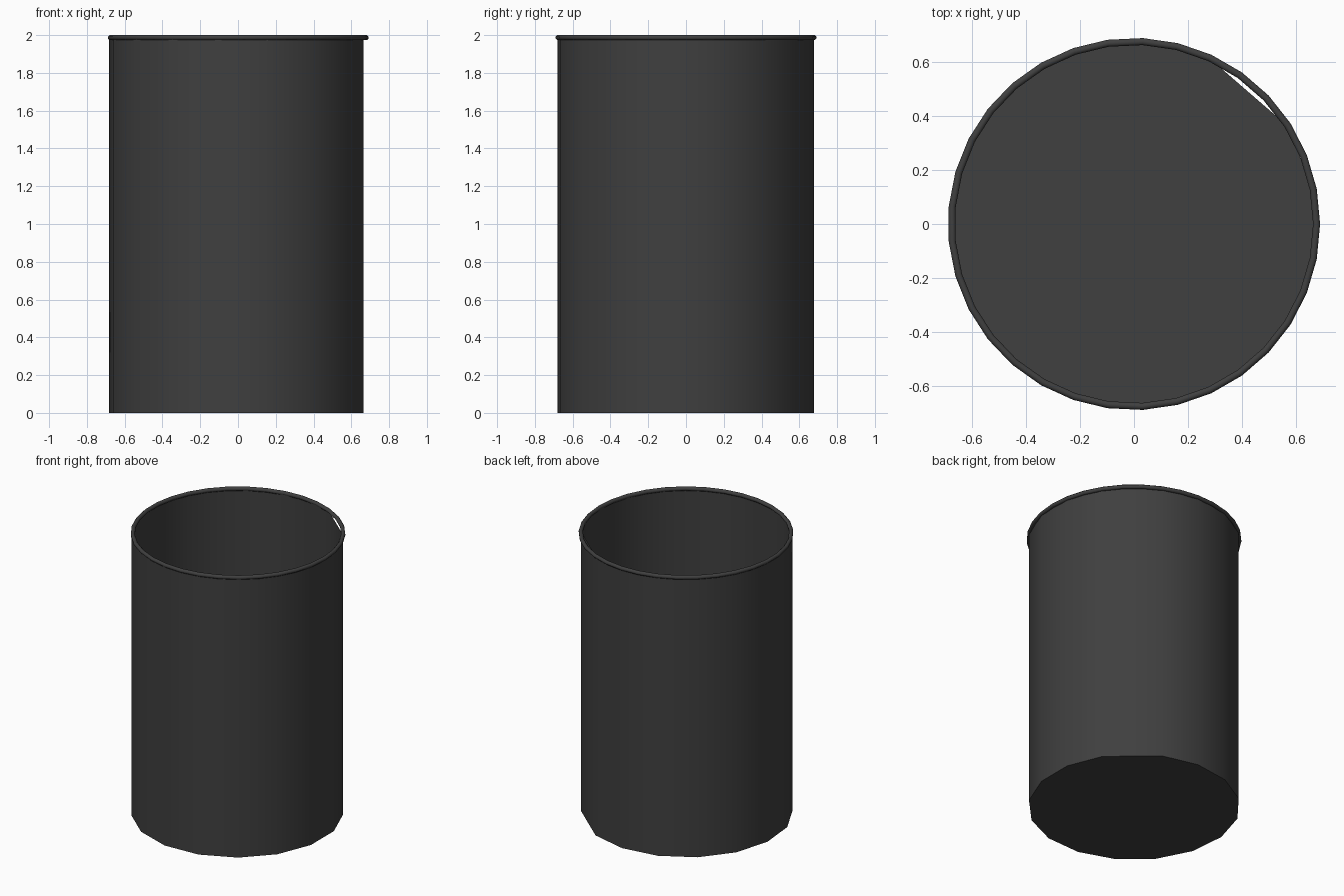
import bpy, bmesh
from math import cos, sin, pi, radians

if "Cube" in bpy.data.objects:
    bpy.data.objects.remove(bpy.data.objects["Cube"])

SIDES = 33
STEP = 2 * pi / SIDES

mat = bpy.data.materials.new("dark_grey")
mat.diffuse_color = (0.05, 0.05, 0.05, 1)
mat.use_nodes = True
mat.node_tree.nodes["Principled BSDF"].inputs["Base Color"].default_value = mat.diffuse_color


def finish(bm, name, angle):
    bmesh.ops.recalc_face_normals(bm, faces=bm.faces)
    mesh = bpy.data.meshes.new(name)
    bm.to_mesh(mesh)
    bm.free()
    mesh.materials.append(mat)
    ob = bpy.data.objects.new(name, mesh)
    bpy.context.collection.objects.link(ob)
    bpy.ops.object.select_all(action='DESELECT')
    ob.select_set(True)
    bpy.context.view_layer.objects.active = ob
    bpy.ops.object.shade_smooth_by_angle(angle=radians(angle))
    return ob


# Open bin body: every second point of the rim circle, leaving one wide facet
r, off, top = 0.682, -0.004, 1.987
steps = [1, 3] + list(range(6, 33, 2))
bm = bmesh.new()
rings = [[bm.verts.new((off + r * cos(k * STEP), off + r * sin(k * STEP), z))
          for k in steps] for z in (0, top)]
n = len(steps)
for i in range(n):
    j = (i + 1) % n
    bm.faces.new((rings[0][i], rings[0][j], rings[1][j], rings[1][i]))
bm.faces.new(rings[0][::-1])
finish(bm, "bin_body", 40)

# Rolled rim: thin ring round the opening
major, minor, seg = 0.678, 0.013, 8
bm = bmesh.new()
grid = []
for i in range(SIDES):
    a = i * STEP
    ring = []
    for j in range(seg):
        b = (j + 0.5) * 2 * pi / seg
        d = major + minor / cos(pi / seg) * cos(b)
        ring.append(bm.verts.new((d * cos(a), d * sin(a),
                                  top + minor / cos(pi / seg) * sin(b))))
    grid.append(ring)
for i in range(SIDES):
    for j in range(seg):
        p, q, m = grid[i], grid[(i + 1) % SIDES], (j + 1) % seg
        bm.faces.new((p[j], q[j], q[m], p[m]))
finish(bm, "rolled_rim", 50)
